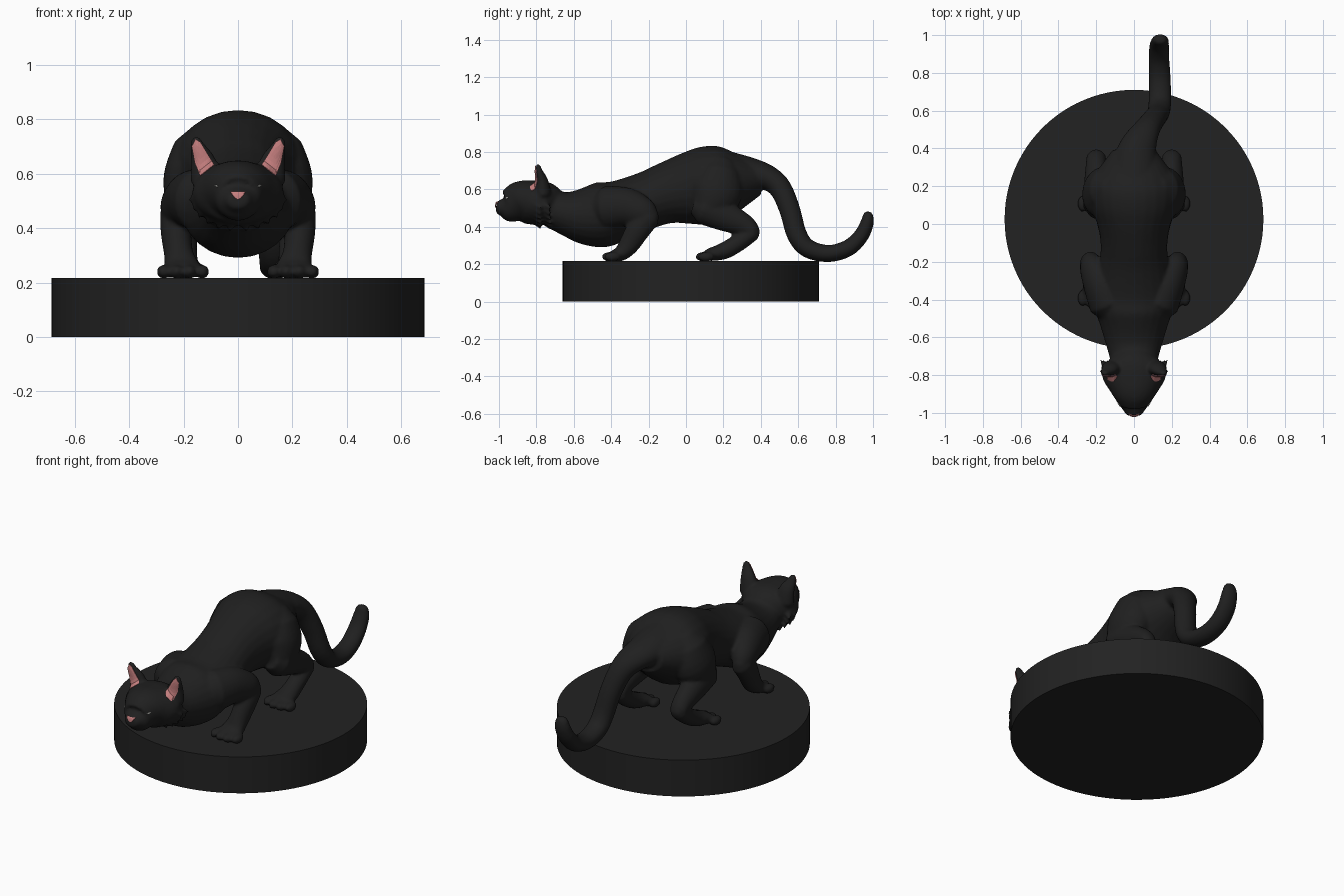
import bpy, bmesh, math
from mathutils import Vector, Matrix
from mathutils.bvhtree import BVHTree


def material(name, rgb):
    m = bpy.data.materials.new(name)
    m.diffuse_color = (*rgb, 1)
    return m


BLACK = material("black fur", (0.014, 0.014, 0.014))
STONE = material("dark plinth", (0.016, 0.016, 0.016))
PINK = material("pink skin", (0.56, 0.21, 0.21))
GLINT = material("pale eye", (0.45, 0.45, 0.42))


def to_object(bm, name, mat):
    bmesh.ops.recalc_face_normals(bm, faces=bm.faces)
    me = bpy.data.meshes.new(name)
    bm.to_mesh(me)
    bm.free()
    me.materials.append(mat)
    ob = bpy.data.objects.new(name, me)
    bpy.context.collection.objects.link(ob)
    return ob


def spline(keys, steps=4):
    """Catmull-Rom through tuples of any length."""
    k = [keys[0]] + list(keys) + [keys[-1]]
    out = []
    for i in range(1, len(k) - 2):
        for j in range(steps):
            t = j / steps
            out.append([0.5 * (2 * b + (c - a) * t + (2 * a - 5 * b + 4 * c - d) * t * t
                               + (3 * b - a - 3 * c + d) * t ** 3)
                        for a, b, c, d in zip(k[i - 1], k[i], k[i + 1], k[i + 2])])
    return out + [list(keys[-1])]


def loft(bm, keys, side=1, n=24):
    """Tube through (x, y, z, half width, half height), rounded at both ends."""
    pts = spline(keys)
    loc = [Vector((p[0] * side, p[1], p[2])) for p in pts]
    last = len(pts) - 1
    rings = []

    def ring(c, s, u, a, b):
        rings.append([bm.verts.new(c + s * a * math.cos(q) + u * b * math.sin(q))
                      for q in (2 * math.pi * i / n for i in range(n))])

    for i, p in enumerate(pts):
        t = (loc[min(i + 1, last)] - loc[max(i - 1, 0)]).normalized()
        s = (Vector((1, 0, 0)) - t * t.x).normalized()
        u = t.cross(s)
        a, b = p[3], p[4]
        cap = min(a, b) * 0.7
        if i == 0:
            ring(loc[i] - t * cap, s, u, a * 0.6, b * 0.6)
        ring(loc[i], s, u, a, b)
        if i == last:
            ring(loc[i] + t * cap, s, u, a * 0.6, b * 0.6)
    for r0, r1 in zip(rings, rings[1:]):
        for i in range(n):
            j = (i + 1) % n
            bm.faces.new((r0[i], r0[j], r1[j], r1[i]))
    bm.faces.new(rings[0])
    bm.faces.new(rings[-1])


def blob(bm, c, r):
    bmesh.ops.create_icosphere(bm, subdivisions=2, radius=1,
                               matrix=Matrix.Translation(c) @ Matrix.Diagonal((*r, 1)))


# Round plinth
bm = bmesh.new()
bmesh.ops.create_cone(bm, cap_ends=True, segments=96, radius1=0.685, radius2=0.685,
                      depth=0.217, matrix=Matrix.Translation((0, 0.025, 0.1085)))
plinth = to_object(bm, "plinth", STONE)
bpy.context.view_layer.objects.active = plinth
plinth.select_set(True)
bpy.ops.object.shade_smooth_by_angle()

bm = bmesh.new()
# Torso from neck to rump
loft(bm, [(0, y, z, w, h) for y, z, w, h in (
    (-0.72, 0.50, 0.125, 0.10), (-0.65, 0.475, 0.145, 0.115), (-0.55, 0.46, 0.175, 0.153),
    (-0.45, 0.465, 0.205, 0.175), (-0.35, 0.49, 0.205, 0.16), (-0.2, 0.545, 0.182, 0.153),
    (-0.1, 0.58, 0.177, 0.165), (0, 0.602, 0.195, 0.19), (0.1, 0.618, 0.23, 0.21),
    (0.2, 0.633, 0.235, 0.2), (0.29, 0.645, 0.19, 0.145))])
# Head and muzzle
loft(bm, [(0, y, z, w, h) for y, z, w, h in (
    (-0.71, 0.51, 0.12, 0.10), (-0.76, 0.525, 0.162, 0.117), (-0.82, 0.53, 0.165, 0.118),
    (-0.88, 0.533, 0.13, 0.113), (-0.92, 0.52, 0.10, 0.1), (-0.955, 0.503, 0.08, 0.08),
    (-0.98, 0.502, 0.062, 0.05))])
# Tail, curling up at the tip
loft(bm, [(0, 0.24, 0.70, 0.13, 0.1), (0.01, 0.36, 0.68, 0.11, 0.085),
          (0.035, 0.44, 0.66, 0.09, 0.068), (0.07, 0.505, 0.605, 0.07, 0.06),
          (0.105, 0.555, 0.49, 0.062, 0.056), (0.13, 0.592, 0.36, 0.06, 0.054),
          (0.137, 0.65, 0.285, 0.06, 0.05), (0.137, 0.76, 0.257, 0.058, 0.046),
          (0.133, 0.865, 0.285, 0.055, 0.045), (0.133, 0.935, 0.35, 0.053, 0.041),
          (0.138, 0.968, 0.42, 0.047, 0.036), (0.14, 0.973, 0.462, 0.038, 0.028)])
for s in (-1, 1):
    # Front leg: upper arm, then forearm and paw
    loft(bm, [(0.13, -0.42, 0.50, 0.11, 0.12), (0.175, -0.32, 0.505, 0.095, 0.105),
              (0.215, -0.24, 0.48, 0.073, 0.085), (0.23, -0.2, 0.455, 0.055, 0.065)], s)
    loft(bm, [(0.23, -0.2, 0.455, 0.056, 0.065), (0.228, -0.255, 0.385, 0.056, 0.064),
              (0.218, -0.305, 0.305, 0.054, 0.055), (0.208, -0.345, 0.26, 0.066, 0.042),
              (0.203, -0.39, 0.243, 0.08, 0.03)], s)
    # Hind leg: thigh, shank, then long foot
    loft(bm, [(0.13, 0.18, 0.68, 0.11, 0.12), (0.165, 0.16, 0.58, 0.11, 0.14),
              (0.18, 0.12, 0.5, 0.09, 0.1)], s)
    loft(bm, [(0.185, 0.1, 0.5, 0.085, 0.09), (0.195, 0.21, 0.455, 0.07, 0.08),
              (0.2, 0.31, 0.41, 0.056, 0.06), (0.2, 0.355, 0.375, 0.052, 0.045)], s)
    loft(bm, [(0.2, 0.355, 0.37, 0.052, 0.045), (0.2, 0.28, 0.315, 0.05, 0.047),
              (0.2, 0.2, 0.27, 0.056, 0.045), (0.2, 0.12, 0.25, 0.075, 0.033)], s)
    # Four toes on each paw
    for y0 in (-0.415, 0.085):
        for i in range(4):
            k = i - 1.5
            blob(bm, (s * (0.202 + k * 0.047), y0 + abs(k) * 0.015, 0.24), (0.027, 0.045, 0.027))
    # Ear
    loft(bm, [(0.115, -0.765, 0.58, 0.06, 0.045), (0.128, -0.77, 0.645, 0.046, 0.033),
              (0.147, -0.785, 0.695, 0.03, 0.02), (0.155, -0.79, 0.727, 0.017, 0.013)], s)
    # Ragged cheek fur
    for i in range(6):
        q = math.radians(-5 - 15 * i)
        d = Vector((math.cos(q), math.sin(q)))
        for y in (-0.80, -0.75):
            p = (0.152 * d.x, y, 0.525 + 0.106 * d.y)
            loft(bm, [(*p, 0.022, 0.016),
                      (p[0] + 0.024 * d.x, y + 0.025, p[2] + 0.018 * d.y - 0.012, 0.008, 0.008)], s, 8)

# Fuse everything into one smooth skin
cat = to_object(bm, "cat_body", BLACK)
rm = cat.modifiers.new("fuse", 'REMESH')
rm.mode = 'VOXEL'
rm.voxel_size = 0.0095
rm.use_smooth_shade = True
sm = cat.modifiers.new("soften", 'SMOOTH')
sm.factor = 0.5
sm.iterations = 5

bpy.context.view_layer.update()
skin = BVHTree.FromObject(cat, bpy.context.evaluated_depsgraph_get())


def patch(name, outline, mat, lift=0.004, y_default=-0.8):
    """Thin plate laid on the face, its outline given in front view (x, z)."""
    bm = bmesh.new()
    f = bm.faces.new([bm.verts.new((x, 0, z)) for x, z in outline])
    bmesh.ops.triangulate(bm, faces=[f])
    bmesh.ops.subdivide_edges(bm, edges=bm.edges[:], cuts=5, use_grid_fill=True)
    for v in bm.verts:
        hit = skin.ray_cast(Vector((v.co.x, -2, v.co.z)), Vector((0, 1, 0)))[0]
        v.co.y = (hit.y if hit else y_default) - lift
    ob = to_object(bm, name, mat)
    so = ob.modifiers.new("thickness", 'SOLIDIFY')
    so.thickness = 0.004
    so.offset = 0
    return ob


# Pink nose, inner ears and the small pale eyes
patch("nose", [(-0.028, 0.533), (0.028, 0.533), (0.014, 0.513), (0, 0.504), (-0.014, 0.513)],
      PINK, y_default=-0.985)
for s, side in ((-1, "left"), (1, "right")):
    patch("inner_ear_" + side, [(s * x, z) for x, z in (
        (0.088, 0.632), (0.138, 0.592), (0.158, 0.64), (0.169, 0.7), (0.156, 0.727), (0.138, 0.715))], PINK)
    patch("eye_" + side, [(s * x, z) for x, z in (
        (0.072, 0.553), (0.079, 0.551), (0.086, 0.557), (0.079, 0.559))], GLINT, 0.003, -0.9)
